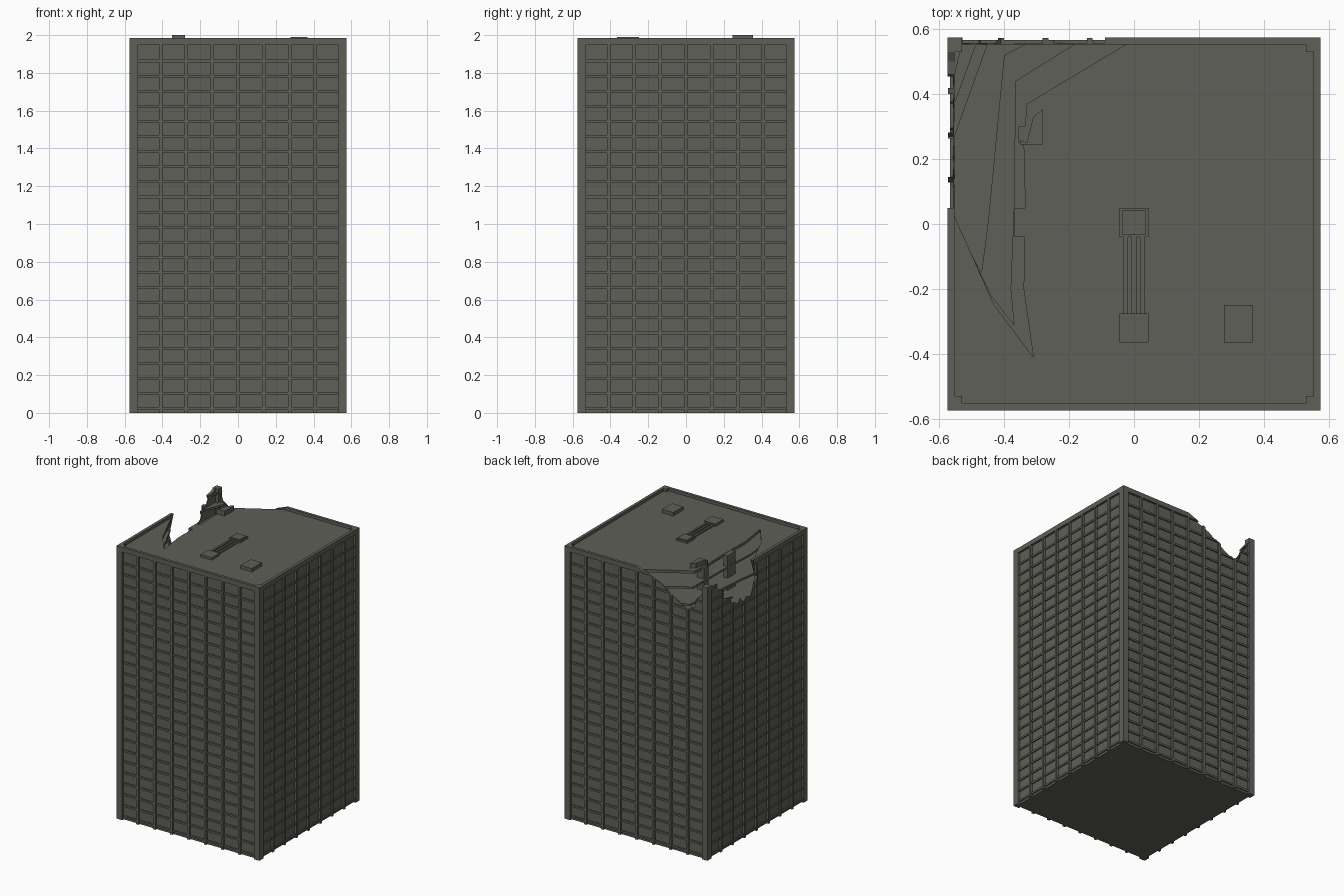
import bpy, bmesh
from mathutils import Matrix, Vector
from math import pi

if "Cube" in bpy.data.objects:
    bpy.data.objects.remove(bpy.data.objects["Cube"])

H = 1.985            # parapet height
E = 0.53             # inner edge of the corner pillars
COLS, PITCH = 8, 0.1365
ROWS, STOREY = 24, 0.08

concrete = bpy.data.materials.new("grey concrete")
concrete.diffuse_color = (0.115, 0.115, 0.1, 1)
concrete.use_nodes = True
concrete.node_tree.nodes["Principled BSDF"].inputs["Base Color"].default_value = concrete.diffuse_color


def add_prism(bm, points, lo, hi, axis="z"):
    """Closed prism: outline extruded between lo and hi along an axis."""
    place = {"z": lambda a, b, c: (a, b, c),
             "x": lambda a, b, c: (c, a, b),
             "y": lambda a, b, c: (a, c, b)}[axis]
    low = [bm.verts.new(place(a, b, lo)) for a, b in points]
    top = [bm.verts.new(place(a, b, hi)) for a, b in points]
    bm.faces.new(low)
    bm.faces.new(top)
    n = len(points)
    for i in range(n):
        j = (i + 1) % n
        bm.faces.new((low[i], low[j], top[j], top[i]))


def add_box(bm, x0, x1, y0, y1, z0, z1):
    add_prism(bm, [(x0, y0), (x1, y0), (x1, y1), (x0, y1)], z0, z1)


def finish(name, bm):
    bmesh.ops.recalc_face_normals(bm, faces=bm.faces)
    mesh = bpy.data.meshes.new(name)
    bm.to_mesh(mesh)
    bm.free()
    mesh.materials.append(concrete)
    ob = bpy.data.objects.new(name, mesh)
    bpy.context.collection.objects.link(ob)
    return ob


def prism_object(name, points, lo, hi, axis="z"):
    bm = bmesh.new()
    add_prism(bm, points, lo, hi, axis)
    return finish(name, bm)


def boxes_object(name, boxes):
    bm = bmesh.new()
    for b in boxes:
        add_box(bm, *b)
    return finish(name, bm)


def four_sides(name, boxes):
    """Boxes given for the front side, repeated on all four sides."""
    bm = bmesh.new()
    for k in range(4):
        start = len(bm.verts)
        for b in boxes:
            add_box(bm, *b)
        bm.verts.ensure_lookup_table()
        bmesh.ops.rotate(bm, verts=bm.verts[start:], cent=(0, 0, 0),
                         matrix=Matrix.Rotation(k * pi / 2, 3, "Z"))
    return finish(name, bm)


# Facade: recessed panes, floor bands, vertical piers and the parapet
half = COLS * PITCH / 2
facade = [
    four_sides("window_walls", [(-E, E, -0.558, -0.553, 0, 1.96)]),
    four_sides("floor_bands", [
        (-E, E, -0.567, -0.555, max(0, 0.03 + i * STOREY - 0.014), 0.03 + i * STOREY)
        for i in range(ROWS)]),
    four_sides("piers", [
        (-half + i * PITCH - 0.009, -half + i * PITCH + 0.009, -0.573, -0.554, 0, 1.955)
        for i in range(1, COLS)]),
    four_sides("parapet", [(-E, E, -0.574, -0.553, 1.95, H)]),
]
boxes_object("corner_pillars", [
    (min(sx * E, sx * 0.575), max(sx * E, sx * 0.575),
     min(sy * E, sy * 0.575), max(sy * E, sy * 0.575), 0, H)
    for sx in (-1, 1) for sy in (-1, 1)])

# Broken edges of the left wall (y, z) and the back wall (x, z)
left_break = [(0.05, 2.1), (0.05, H), (0.0, 1.85), (0.05, 1.72), (0.1, 1.74),
              (0.13, 1.7), (0.17, 1.75), (0.2, 1.72), (0.24, 1.75), (0.27, 1.74),
              (0.3, 1.8), (0.36, 1.82), (0.385, 1.9), (0.43, 1.91), (0.46, 1.96),
              (0.5, 1.965), (0.535, H), (0.535, 2.1)]
back_break = [(0.0, 2.1), (0.0, H), (-0.19, 1.91), (-0.29, 1.84), (-0.36, 1.8),
              (-0.41, 1.775), (-0.43, 1.8), (-0.455, 1.8), (-0.48, 1.88),
              (-0.51, 1.9), (-0.535, 1.97), (-0.535, 2.1)]
cutters = [prism_object("left_cutter", left_break, -0.7, -0.54, "x"),
           prism_object("back_cutter", back_break, 0.54, 0.7, "y")]
for c in cutters:
    c.hide_render = True
for ob in facade:
    for c in cutters:
        m = ob.modifiers.new("break", "BOOLEAN")
        m.operation, m.solver, m.object = "DIFFERENCE", "EXACT", c
bpy.context.view_layer.update()
deps = bpy.context.evaluated_depsgraph_get()
cut = [bpy.data.meshes.new_from_object(ob.evaluated_get(deps)) for ob in facade]
for ob, mesh in zip(facade, cut):
    ob.modifiers.clear()
    ob.data = mesh
for c in cutters:
    bpy.data.objects.remove(c)

# Floors: the base, a whole floor, and three slabs broken at the back left corner
W = 0.556
boxes_object("base", [(-W, W, -W, W, 0, 0.02)])
boxes_object("lowest_open_floor", [(-W, W, -W, W, 1.695, 1.71)])
outline = [(-W, -W), (W, -W), (W, W)]
prism_object("roof", outline + [
    (-0.02, W), (-0.33, 0.37), (-0.34, 0.25), (-0.335, 0.05), (-0.34, -0.2),
    (-0.31, -0.41), (-0.43, -0.25), (-W, 0.03)], 1.945, 1.965)
prism_object("upper_floor", outline + [
    (-0.18, W), (-0.365, 0.44), (-0.37, 0.05), (-0.38, -0.2),
    (-0.37, -0.31), (-0.44, -0.22), (-W, 0.02)], 1.87, 1.885)
prism_object("middle_floor", outline + [
    (-0.33, W), (-0.4, 0.52), (-0.45, 0.0), (-0.47, -0.15), (-W, 0.01)], 1.785, 1.8)

# Slivers of floor still hanging in the broken corner
for name, y, x, z in (("roof_sliver", 0.44, -0.53, 1.945),
                      ("upper_sliver", 0.36, -0.485, 1.87),
                      ("middle_sliver", 0.26, -0.45, 1.785)):
    prism_object(name, [(-W, y), (x, W), (-W, W)], z, z + 0.015)

# Broken columns under the roof edge
boxes_object("broken_columns", [(-0.37, -0.335, -0.04, 0.05, 1.71, 1.963),
                                (-0.355, -0.3, 0.25, 0.3, 1.71, 1.963)])

# Roof equipment: two vents joined by pipes, a hatch, and a damaged box
boxes_object("roof_vents", [(-0.045, 0.045, -0.365, -0.275, 1.96, 1.983),
                            (-0.045, 0.045, -0.04, 0.05, 1.96, 1.978),
                            (-0.037, 0.037, -0.032, 0.042, 1.977, 1.984)])
boxes_object("roof_pipes", [(x - 0.007, x + 0.007, -0.28, -0.035, 1.96, 1.977)
                            for x in (-0.026, 0.0, 0.026)])
boxes_object("roof_hatch", [(0.277, 0.367, -0.365, -0.25, 1.96, 1.99)])
prism_object("damaged_roof_box", [(-0.28, 0.245), (-0.28, 0.355), (-0.31, 0.33),
                                  (-0.33, 0.25), (-0.35, 0.26), (-0.35, 0.245)], 1.96, 2.0)
